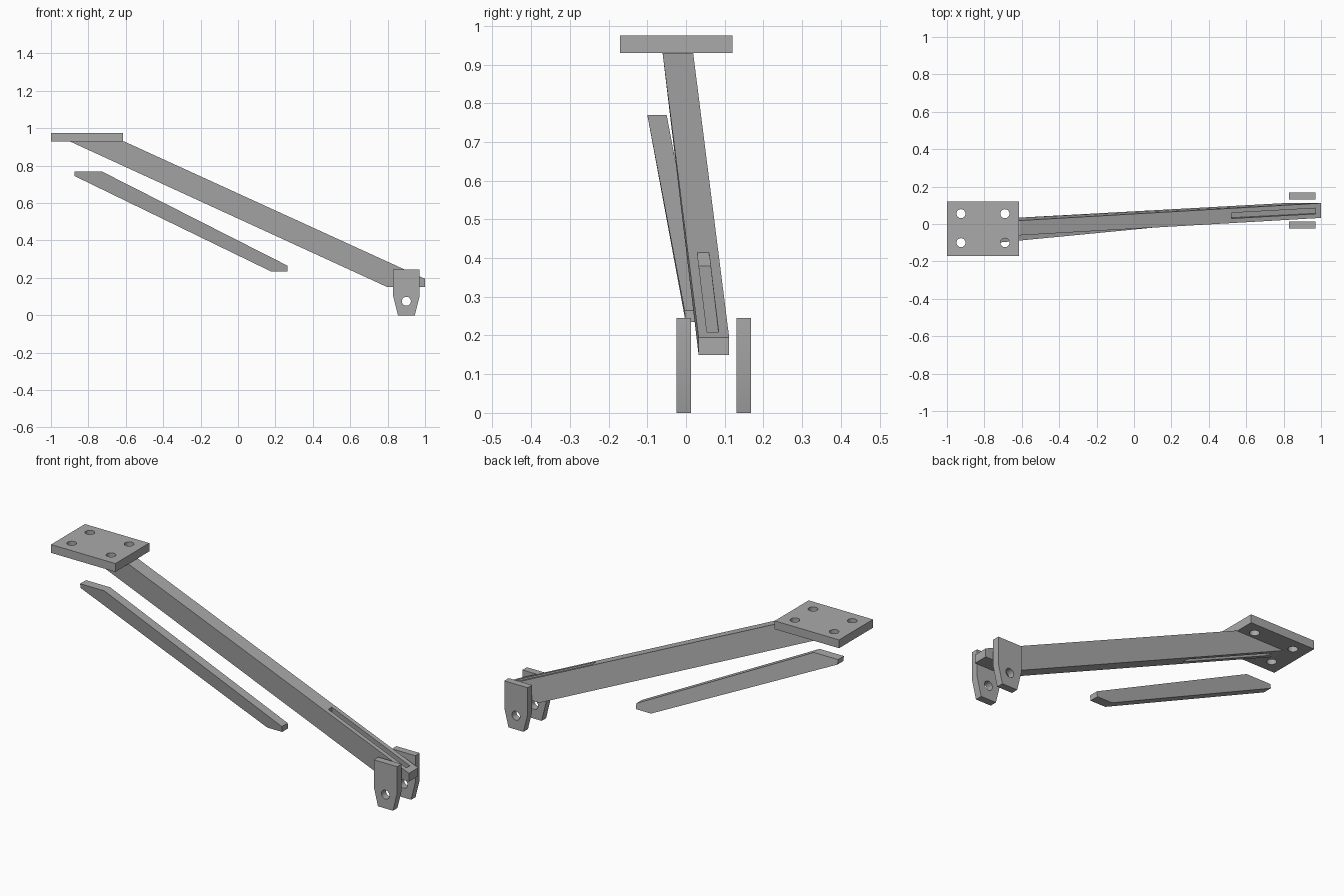
import bpy
import bmesh
import math
from mathutils import Matrix

default = bpy.data.objects.get("Cube")
if default:
    bpy.data.objects.remove(default, do_unlink=True)

steel = bpy.data.materials.new("plain grey steel")
steel.use_nodes = True
grey = (0.4, 0.4, 0.4, 1.0)
steel.diffuse_color = grey
steel.node_tree.nodes["Principled BSDF"].inputs["Base Color"].default_value = grey


def finish(name, bm):
    bmesh.ops.recalc_face_normals(bm, faces=bm.faces)
    mesh = bpy.data.meshes.new(name)
    bm.to_mesh(mesh)
    bm.free()
    mesh.materials.append(steel)
    obj = bpy.data.objects.new(name, mesh)
    bpy.context.collection.objects.link(obj)
    return obj


def prism(name, profile, width, lean):
    """Extrude an x-z profile along y; lean(z) gives the middle y at each height."""
    bm = bmesh.new()
    front = [bm.verts.new((x, lean(z) - width / 2, z)) for x, z in profile]
    back = [bm.verts.new((x, lean(z) + width / 2, z)) for x, z in profile]
    bm.faces.new(front)
    bm.faces.new(back[::-1])
    for i in range(len(profile)):
        j = (i + 1) % len(profile)
        bm.faces.new((front[i], back[i], back[j], front[j]))
    return finish(name, bm)


def cylinder(name, centre, radius, depth, axis="Z"):
    bm = bmesh.new()
    turn = Matrix.Rotation(math.pi / 2, 4, "X") if axis == "Y" else Matrix()
    bmesh.ops.create_cone(bm, cap_ends=True, segments=32, radius1=radius,
                          radius2=radius, depth=depth,
                          matrix=Matrix.Translation(centre) @ turn)
    return finish(name, bm)


def cut(obj, cutters):
    for cutter in cutters:
        cutter.hide_render = True
        mod = obj.modifiers.new("cut", "BOOLEAN")
        mod.operation = "DIFFERENCE"
        mod.solver = "EXACT"
        mod.object = cutter
    bpy.context.view_layer.update()
    graph = bpy.context.evaluated_depsgraph_get()
    result = bpy.data.meshes.new_from_object(obj.evaluated_get(graph))
    obj.modifiers.clear()
    obj.data = result
    for cutter in cutters:
        bpy.data.objects.remove(cutter, do_unlink=True)


def ramp(z_low, y_low, z_high, y_high):
    def lean(z):
        t = (max(z, z_low) - z_low) / (z_high - z_low)
        return y_low + t * (y_high - y_low)
    return lean


# Mounting plate with four bolt holes
plate = prism("mounting_plate",
              [(-1, 0.93), (-0.615, 0.93), (-0.615, 0.975), (-1, 0.975)],
              0.29, lambda z: -0.025)
cut(plate, [cylinder("bolt_hole", (x, y, 0.95), 0.024, 0.2)
            for x in (-0.925, -0.69) for y in (-0.1, 0.055)])

# Main sloping beam
beam_lean = ramp(0.195, 0.072, 0.93, -0.021)
beam = prism("main_beam",
             [(-0.9, 0.93), (0.8, 0.15), (1, 0.15), (1, 0.195), (-0.61, 0.93)],
             0.079, beam_lean)


def slot(x_start, x_end, edge, inner, outer):
    """Cutter that follows one sloping edge of the beam."""
    return prism("slot", [(x_start, edge(x_start) + inner), (x_end, edge(x_end) + inner),
                          (x_end, edge(x_end) + outer), (x_start, edge(x_start) + outer)],
                 0.03, beam_lean)


# Grooves in the top of the low end and the underside of the high end
cut(beam, [slot(0.52, 0.97, lambda x: 0.93 - 0.4565 * (x + 0.61), -0.035, 0.02),
           slot(-0.84, -0.3, lambda x: 0.93 - 0.459 * (x + 0.9), 0.035, -0.02)])

# Loose brace beside the beam
prism("brace_strut",
      [(-0.875, 0.745), (0.175, 0.235), (0.265, 0.235), (0.265, 0.265),
       (-0.73, 0.77), (-0.875, 0.77)],
      0.05, ramp(0.25, 0.024, 0.77, -0.075))

# Pair of pivot lugs with pin holes
for name, y in (("front_lug", -0.006), ("back_lug", 0.149)):
    lug = prism(name, [(0.83, 0.245), (0.83, 0.1), (0.855, 0), (0.945, 0),
                       (0.97, 0.1), (0.97, 0.245)], 0.038, lambda z: y)
    cut(lug, [cylinder("pin_hole", (0.9, y, 0.075), 0.024, 0.1, "Y")])

# Smooth the hole walls and keep every edge crisp
bpy.ops.object.select_all(action="DESELECT")
parts = [o for o in bpy.context.scene.objects
         if o.type == "MESH" and steel.name in o.data.materials]
for part in parts:
    part.select_set(True)
bpy.context.view_layer.objects.active = parts[0]
bpy.ops.object.shade_smooth_by_angle(angle=math.radians(20))
